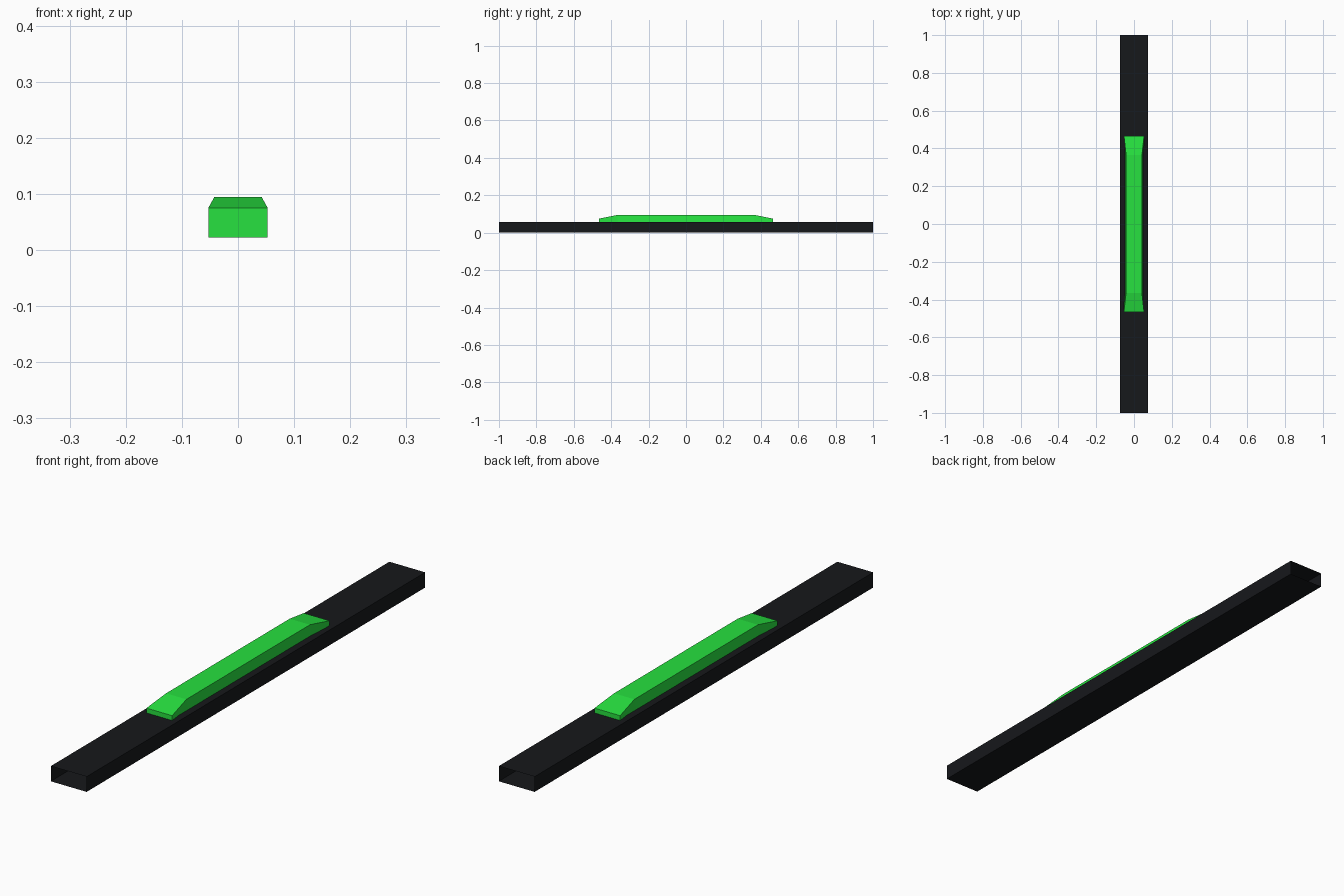
import bpy

if "Cube" in bpy.data.objects:
    bpy.data.objects.remove(bpy.data.objects["Cube"])


def make_part(name, sections, color, cap):
    """Loft four-sided sections (y, half width low, half width high, z low, z high) along y."""
    verts, faces = [], []
    for y, low, high, z0, z1 in sections:
        verts += [(-low, y, z0), (low, y, z0), (high, y, z1), (-high, y, z1)]
    for s in range(len(sections) - 1):
        a = 4 * s
        for i in range(4):
            j = (i + 1) % 4
            faces.append((a + i, a + j, a + 4 + j, a + 4 + i))
    if cap:
        n = len(verts)
        faces += [(3, 2, 1, 0), (n - 4, n - 3, n - 2, n - 1)]
    mesh = bpy.data.meshes.new(name)
    mesh.from_pydata(verts, [], faces)
    # sections run toward +y, so reverse the winding to face outward
    mesh.flip_normals()
    if cap:
        for p in list(mesh.polygons)[-2:]:
            p.flip()
    mat = bpy.data.materials.new(name + "_color")
    mat.diffuse_color = color
    mat.use_nodes = True
    mat.node_tree.nodes["Principled BSDF"].inputs["Base Color"].default_value = mat.diffuse_color
    mesh.materials.append(mat)
    obj = bpy.data.objects.new(name, mesh)
    bpy.context.collection.objects.link(obj)
    # make all normals consistent
    import bmesh
    bm = bmesh.new()
    bm.from_mesh(mesh)
    bmesh.ops.recalc_face_normals(bm, faces=bm.faces)
    bm.to_mesh(mesh)
    bm.free()
    return obj


# Thin black rail, open at both ends
make_part("rail", [(y, 0.074, 0.074, 0.0, 0.057) for y in (-1, 1)],
          (0.008, 0.009, 0.011, 1), False)

# Green raised grip: wide low ends, narrower raised middle
end = (0.053, 0.053, 0.022, 0.075)
middle = (0.053, 0.042, 0.022, 0.095)
make_part("grip", [(-0.465, *end), (-0.365, *middle), (0.365, *middle), (0.465, *end)],
          (0.02, 0.75, 0.05, 1), True)
